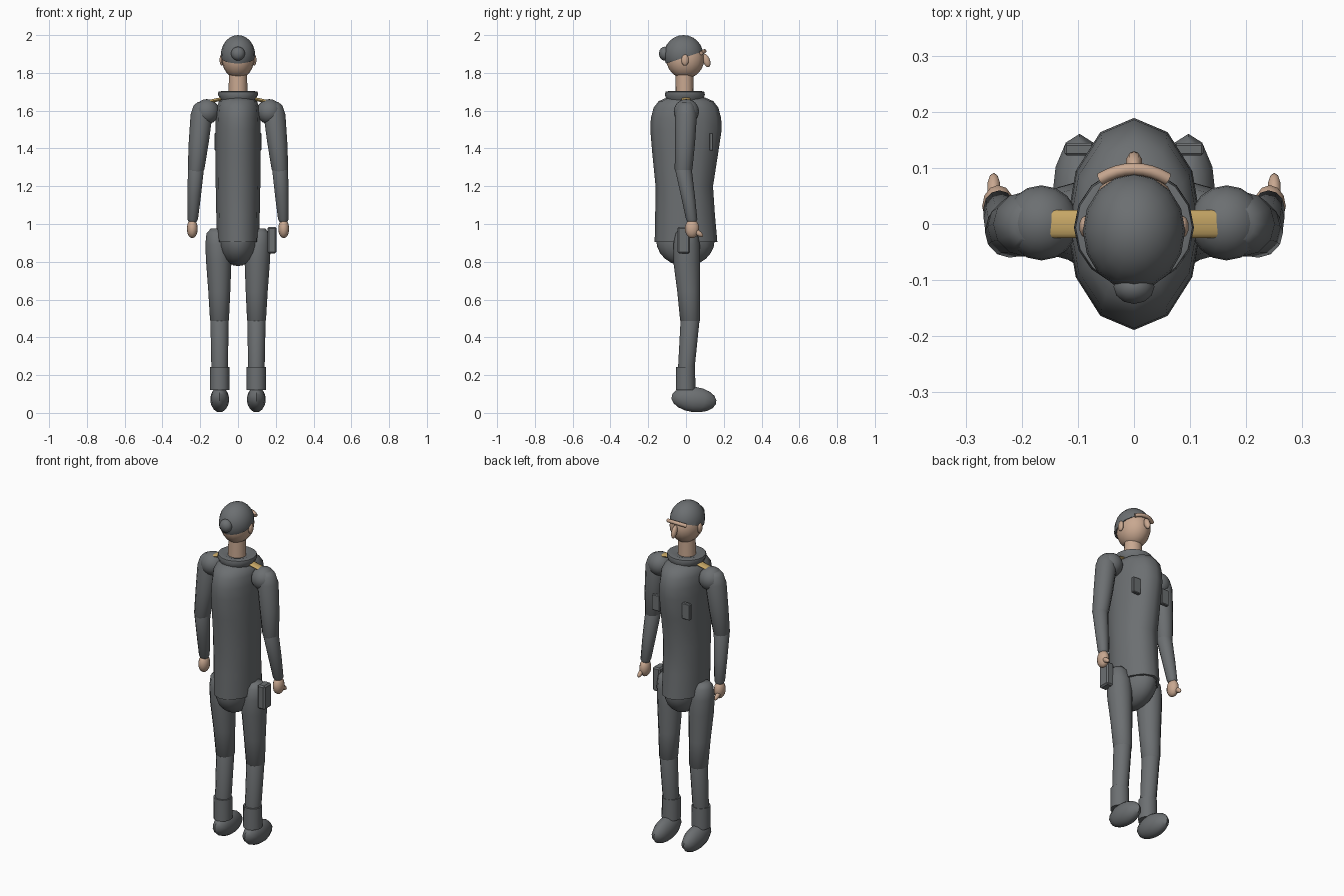
import bpy, bmesh, math
from mathutils import Vector, Matrix

cube = bpy.data.objects.get("Cube")
if cube:
    bpy.data.objects.remove(cube, do_unlink=True)


def material(name, rgb):
    m = bpy.data.materials.new(name)
    m.use_nodes = True
    m.diffuse_color = (*rgb, 1)
    m.node_tree.nodes["Principled BSDF"].inputs["Base Color"].default_value = (*rgb, 1)
    return m


GREY = material("uniform grey", (0.15, 0.16, 0.167))
SKIN = material("skin", (0.58, 0.39, 0.28))
GOLD = material("gold", (0.56, 0.38, 0.13))


def finish(name, bm, mat, angle=50):
    bmesh.ops.recalc_face_normals(bm, faces=bm.faces)
    mesh = bpy.data.meshes.new(name)
    bm.to_mesh(mesh)
    bm.free()
    mesh.materials.append(mat)
    ob = bpy.data.objects.new(name, mesh)
    bpy.context.collection.objects.link(ob)
    if angle:
        bpy.ops.object.select_all(action='DESELECT')
        ob.select_set(True)
        bpy.context.view_layer.objects.active = ob
        bpy.ops.object.shade_smooth_by_angle(angle=math.radians(angle))
    return ob


def loft(name, rings, mat, sides=12, angle=50):
    """Skin horizontal elliptical rings given as (x, y, z, radius_x, radius_y)."""
    bm = bmesh.new()
    loops = []
    for x, y, z, rx, ry in rings:
        turns = [math.tau * i / sides for i in range(sides)]
        loops.append([bm.verts.new((x + rx * math.sin(a), y + ry * math.cos(a), z)) for a in turns])
    for low, high in zip(loops, loops[1:]):
        for i in range(sides):
            j = (i + 1) % sides
            bm.faces.new((low[i], low[j], high[j], high[i]))
    bm.faces.new(loops[0])
    bm.faces.new(loops[-1])
    return finish(name, bm, mat, angle)


def ellipsoid_mesh(loc, radii, tilt=0, segments=16):
    bm = bmesh.new()
    m = (Matrix.Translation(loc) @ Matrix.Rotation(math.radians(tilt), 4, 'X')
         @ Matrix.Diagonal((*radii, 1)))
    bmesh.ops.create_uvsphere(bm, u_segments=segments, v_segments=segments * 3 // 4,
                              radius=1, matrix=m)
    return bm


def ellipsoid(name, loc, radii, mat, tilt=0, segments=16):
    return finish(name, ellipsoid_mesh(loc, radii, tilt, segments), mat)


def block(name, loc, size, mat, bevel):
    bm = bmesh.new()
    bmesh.ops.create_cube(bm, size=1, matrix=Matrix.Translation(loc) @ Matrix.Diagonal((*size, 1)))
    bmesh.ops.bevel(bm, geom=bm.edges[:], offset=bevel, segments=1, affect='EDGES')
    return finish(name, bm, mat, 0)


# Tunic, collar and pelvis
loft("tunic", [
    (0, 0, 0.905, 0.112, 0.166), (0, -0.005, 1.05, 0.115, 0.158),
    (0, -0.009, 1.2, 0.118, 0.152), (0, -0.004, 1.38, 0.12, 0.175),
    (0, 0, 1.5, 0.12, 0.189), (0, 0, 1.56, 0.118, 0.186),
    (0, 0, 1.615, 0.114, 0.172), (0, 0, 1.65, 0.1, 0.145),
    (0, 0, 1.67, 0.07, 0.1)], GREY, angle=65)
loft("collar", [
    (0, -0.006, 1.64, 0.085, 0.09), (0, -0.006, 1.665, 0.095, 0.1),
    (0, -0.006, 1.685, 0.107, 0.106), (0, -0.006, 1.7, 0.104, 0.102),
    (0, -0.006, 1.705, 0.08, 0.08), (0, -0.006, 1.695, 0.05, 0.05)], GREY, 16)
ellipsoid("pelvis", (0, -0.003, 0.915), (0.1, 0.155, 0.138), GREY)

# Neck, head and face
loft("neck", [(0, -0.008, 1.66, 0.05, 0.048), (0, -0.008, 1.83, 0.048, 0.046)], SKIN, 16)
ellipsoid("head", (0, -0.004, 1.872), (0.085, 0.1, 0.102), SKIN)
ellipsoid("nose", (0, 0.108, 1.865), (0.015, 0.019, 0.037), SKIN, 20, 10)
brow = bpy.data.curves.new("brow", 'CURVE')
brow.dimensions = '3D'
brow.bevel_depth = 0.011
brow.bevel_resolution = 2
brow.use_fill_caps = True
spline = brow.splines.new('POLY')
spline.points.add(8)
for i, p in enumerate(spline.points):
    t = i / 4 - 1
    p.co = (0.06 * t, 0.098 - 0.018 * t * t, 1.915 - 0.01 * t * t, 1)
brow.materials.append(SKIN)
bpy.context.collection.objects.link(bpy.data.objects.new("brow", brow))

# Cap: dome cut by a plane that rises toward the face, with a round knob
cap = ellipsoid_mesh((0, -0.013, 1.895), (0.091, 0.104, 0.105))
cut = bmesh.ops.bisect_plane(cap, geom=cap.verts[:] + cap.edges[:] + cap.faces[:],
                             plane_co=Vector((0, -0.013, 1.88)),
                             plane_no=Vector((0, -0.31, 0.95)), clear_inner=True)
rim = [e for e in cut["geom_cut"] if isinstance(e, bmesh.types.BMEdge)]
bmesh.ops.contextual_create(cap, geom=rim)
finish("cap", cap, GREY)
ellipsoid("cap_knob", (0, -0.112, 1.902), (0.037, 0.031, 0.037), GREY, 0, 12)

# Paired parts
for side, s in (("left", 1), ("right", -1)):
    ellipsoid(side + "_ear", (s * 0.087, -0.005, 1.868), (0.011, 0.02, 0.03), SKIN, 0, 10)
    block(side + "_chest_pocket", (s * 0.098, 0.133, 1.435), (0.052, 0.022, 0.094), GREY, 0.004)

    # Arm
    ellipsoid(side + "_shoulder", (s * 0.165, 0.002, 1.595), (0.066, 0.067, 0.066), GREY)
    loft(side + "_upper_arm", [
        (s * 0.19, 0, 1.645, 0.025, 0.03), (s * 0.19, 0, 1.625, 0.046, 0.046),
        (s * 0.193, 0, 1.58, 0.058, 0.058), (s * 0.208, -0.005, 1.43, 0.053, 0.053),
        (s * 0.222, -0.013, 1.29, 0.044, 0.047), (s * 0.224, -0.014, 1.26, 0.03, 0.034)], GREY)
    loft(side + "_forearm", [
        (s * 0.222, -0.014, 1.32, 0.03, 0.03), (s * 0.223, -0.013, 1.285, 0.042, 0.044),
        (s * 0.232, 0.01, 1.15, 0.036, 0.037), (s * 0.24, 0.03, 1.025, 0.028, 0.03),
        (s * 0.24, 0.031, 1.01, 0.02, 0.022)], GREY)
    ellipsoid(side + "_hand", (s * 0.242, 0.032, 0.975), (0.029, 0.038, 0.05), SKIN, 0, 12)
    ellipsoid(side + "_thumb", (s * 0.25, 0.064, 0.953), (0.012, 0.032, 0.014), SKIN, -35, 10)

    # Shoulder strap sloping down into the shoulder
    strap = bmesh.new()
    bmesh.ops.create_cone(strap, cap_ends=True, segments=16, radius1=1, radius2=1, depth=1,
                          matrix=Matrix.Translation((s * 0.13, 0, 1.653))
                          @ Matrix.Rotation(s * math.radians(12), 4, 'Y')
                          @ Matrix.Diagonal((0.085, 0.025, 0.009, 1))
                          @ Matrix.Rotation(math.pi / 2, 4, 'Y'))
    finish(side + "_shoulder_strap", strap, GOLD)

    # Leg
    loft(side + "_thigh", [
        (s * 0.115, 0.003, 0.975, 0.03, 0.035), (s * 0.112, 0.003, 0.95, 0.055, 0.058),
        (s * 0.106, 0.003, 0.89, 0.067, 0.07), (s * 0.102, 0.004, 0.8, 0.067, 0.071),
        (s * 0.099, 0.014, 0.64, 0.058, 0.06), (s * 0.098, 0.022, 0.49, 0.05, 0.053),
        (s * 0.098, 0.022, 0.47, 0.035, 0.037)], GREY)
    loft(side + "_shin", [
        (s * 0.098, 0.022, 0.51, 0.04, 0.042), (s * 0.098, 0.021, 0.485, 0.048, 0.05),
        (s * 0.097, 0.002, 0.24, 0.044, 0.044), (s * 0.097, -0.002, 0.12, 0.04, 0.04)], GREY)
    loft(side + "_boot_cuff", [
        (s * 0.097, -0.002, 0.12, 0.051, 0.052), (s * 0.097, -0.002, 0.244, 0.051, 0.05)],
        GREY)
    ellipsoid(side + "_boot", (s * 0.097, 0.042, 0.071), (0.05, 0.12, 0.067), GREY, -7, 12)

# Hip holster
block("holster", (0.18, -0.012, 0.915), (0.048, 0.068, 0.14), GREY, 0.008)
